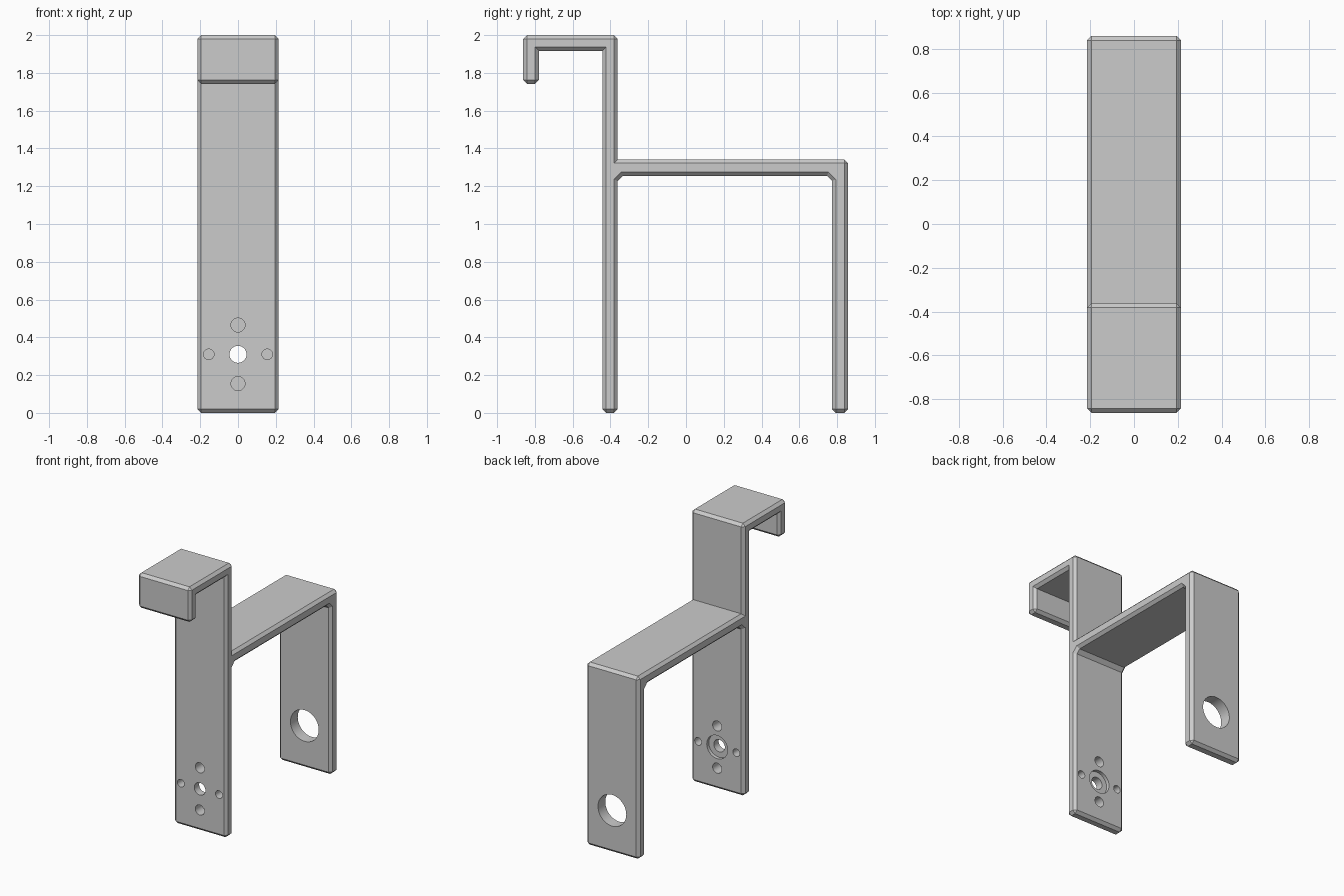
import bpy, bmesh, math
from mathutils import Matrix

cube = bpy.data.objects.get("Cube")
if cube:
    bpy.data.objects.remove(cube, do_unlink=True)

HALF_WIDTH = 0.215
CHAMFER = 0.02
HOLE_Z = 0.31

grey = bpy.data.materials.new("plain grey")
grey.use_nodes = True
grey.diffuse_color = (0.6, 0.6, 0.6, 1)
grey.node_tree.nodes["Principled BSDF"].inputs["Base Color"].default_value = (0.6, 0.6, 0.6, 1)


def make_object(name, bm):
    mesh = bpy.data.meshes.new(name)
    bm.to_mesh(mesh)
    bm.free()
    mesh.materials.append(grey)
    obj = bpy.data.objects.new(name, mesh)
    bpy.context.collection.objects.link(obj)
    return obj


# Side outline (y, z): hook, front leg, shelf and back leg, with angled inner braces
front, inner, back_in, back = -0.443, -0.362, 0.773, 0.858
shelf_low, shelf_top, brace = 1.255, 1.342, 0.027
outline = [
    (-0.862, 1.742), (-0.862, 2), (inner, 2), (inner, shelf_top),
    (back, shelf_top), (back, 0), (back_in, 0),
    (back_in, shelf_low - brace), (back_in - brace, shelf_low),
    (inner + brace, shelf_low), (inner, shelf_low - brace), (inner, 0),
    (front, 0), (front, 1.917), (-0.779, 1.917), (-0.779, 1.742),
]
bm = bmesh.new()
face = bm.faces.new([bm.verts.new((-HALF_WIDTH, y, z)) for y, z in outline])
sweep = bmesh.ops.extrude_face_region(bm, geom=[face])
for v in sweep["geom"]:
    if isinstance(v, bmesh.types.BMVert):
        v.co.x = HALF_WIDTH
bmesh.ops.recalc_face_normals(bm, faces=bm.faces)

# Chamfer every outer edge and leave the inside corners sharp
bmesh.ops.bevel(bm, geom=[e for e in bm.edges if e.is_convex], offset=CHAMFER,
                offset_type='OFFSET', segments=1, affect='EDGES', clamp_overlap=False)
bracket = make_object("hanging_bracket", bm)


def drill(x, z, radius, y_start, y_end):
    """Cut a round hole along y through the bracket."""
    hole = bmesh.new()
    place = (Matrix.Translation((x, (y_start + y_end) / 2, z))
             @ Matrix.Rotation(math.pi / 2, 4, 'X'))
    bmesh.ops.create_cone(hole, cap_ends=True, segments=48, radius1=radius,
                          radius2=radius, depth=y_end - y_start, matrix=place)
    cutter = make_object("hole_cutter", hole)
    cutter.hide_render = True
    cut = bracket.modifiers.new("hole", 'BOOLEAN')
    cut.operation = 'DIFFERENCE'
    cut.solver = 'EXACT'
    cut.object = cutter
    bpy.ops.object.modifier_apply(modifier=cut.name)
    bpy.data.objects.remove(cutter, do_unlink=True)


bpy.context.view_layer.objects.active = bracket
bracket.select_set(True)

# Shaft hole with a shallow recess on the inner side of the front leg
drill(0, HOLE_Z, 0.045, -0.6, -0.2)
drill(0, HOLE_Z, 0.085, inner - 0.025, -0.2)
# Four screw holes around it
for side in (-1, 1):
    drill(side * 0.155, HOLE_Z, 0.028, -0.6, -0.2)
    drill(0, HOLE_Z + side * 0.155, 0.037, -0.6, -0.2)
# Large access hole in the back leg
drill(0, HOLE_Z, 0.115, 0.6, 1)

bpy.ops.object.shade_smooth_by_angle(angle=math.radians(30))
